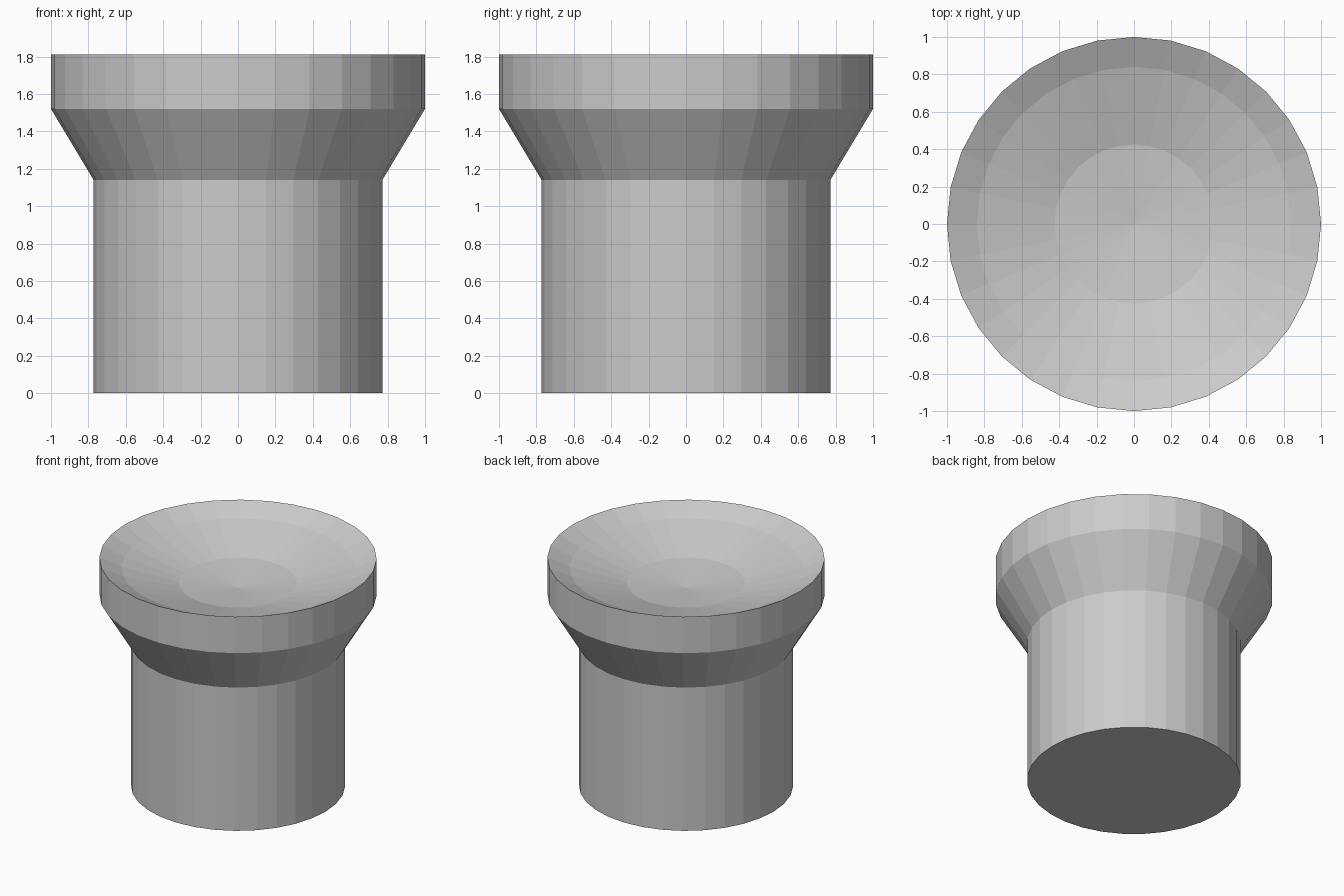
import bpy, bmesh
from math import sin, cos, pi

if "Cube" in bpy.data.objects:
    bpy.data.objects.remove(bpy.data.objects["Cube"])

SIDES = 32

# Profile (radius, height) from the base edge up to the rim, then down into the dish
PROFILE = [(0.772, 0), (0.772, 1.14), (1.0, 1.52), (1.0, 1.81),
           (0.84, 1.736), (0.425, 1.615)]
DISH_CENTRE_Z = 1.575

bm = bmesh.new()
angles = [2 * pi * i / SIDES for i in range(SIDES)]
rings = [[bm.verts.new((r * cos(a), r * sin(a), z)) for a in angles]
         for r, z in PROFILE]

# Flat base
bm.faces.new(list(reversed(rings[0])))

# Stem, flare, rim and dish walls
for low, high in zip(rings, rings[1:]):
    for i in range(SIDES):
        j = (i + 1) % SIDES
        bm.faces.new((low[i], low[j], high[j], high[i]))

# Shallow cone at the middle of the dish
tip = bm.verts.new((0, 0, DISH_CENTRE_Z))
for i in range(SIDES):
    bm.faces.new((rings[-1][i], rings[-1][(i + 1) % SIDES], tip))

mesh = bpy.data.meshes.new("dished_pedestal")
bm.to_mesh(mesh)
bm.free()
bpy.context.collection.objects.link(bpy.data.objects.new("dished_pedestal", mesh))
